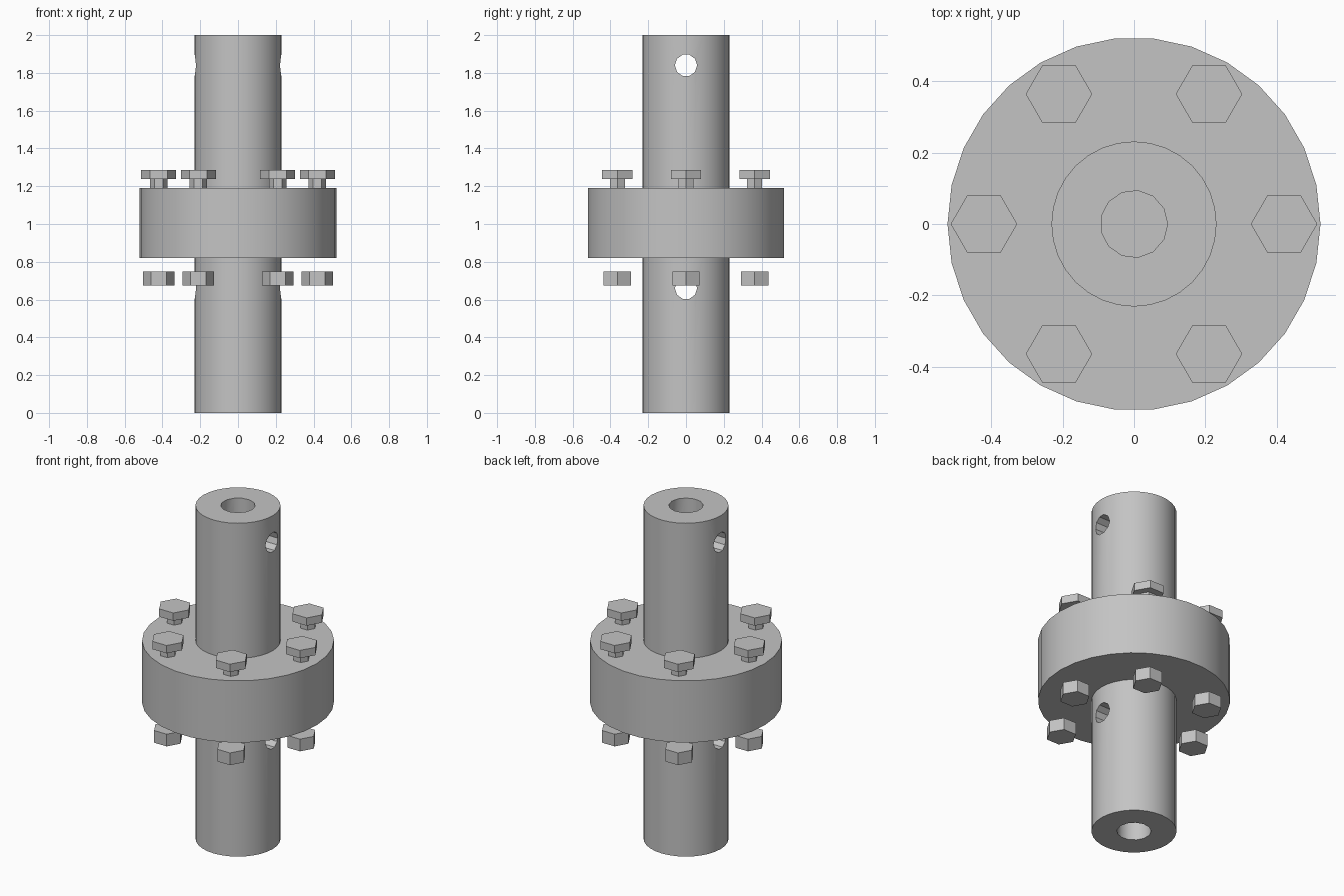
import bpy
from math import cos, sin, pi

default = bpy.data.objects.get("Cube")
if default:
    bpy.data.objects.remove(default, do_unlink=True)

# Single plain metal colour
steel = bpy.data.materials.new("steel grey")
steel.use_nodes = True
GREY = (0.55, 0.55, 0.55, 1)
steel.diffuse_color = GREY
steel.node_tree.nodes["Principled BSDF"].inputs["Base Color"].default_value = GREY


def prism(name, radius, z0, z1, sides, x=0, y=0):
    """Upright prism with its first corner on +x."""
    bpy.ops.mesh.primitive_cylinder_add(
        vertices=sides, radius=radius, depth=z1 - z0, location=(x, y, (z0 + z1) / 2))
    ob = bpy.context.object
    ob.name = name
    # The primitive starts on +y, so turn a corner onto +x
    ob.rotation_euler.z = -pi / 2
    bpy.ops.object.transform_apply(location=False, rotation=True, scale=False)
    ob.data.materials.append(steel)
    return ob


def cut(target, cutter):
    """Subtract the cutter and discard it."""
    mod = target.modifiers.new("cut", "BOOLEAN")
    mod.operation = "DIFFERENCE"
    mod.solver = "EXACT"
    mod.object = cutter
    bpy.ops.object.select_all(action="DESELECT")
    target.select_set(True)
    bpy.context.view_layer.objects.active = target
    bpy.ops.object.modifier_apply(modifier=mod.name)
    bpy.data.objects.remove(cutter, do_unlink=True)


def smooth(ob):
    bpy.ops.object.select_all(action="DESELECT")
    ob.select_set(True)
    bpy.context.view_layer.objects.active = ob
    bpy.ops.object.shade_smooth_by_angle(angle=pi / 6)


# Central flange disc
flange = prism("flange", 0.522, 0.82, 1.19, 30)
smooth(flange)

# Two identical hollow shafts, each with a cross pin hole near its top
LENGTH = 0.82
for name, base in (("lower_shaft", 0), ("upper_shaft", 2 - LENGTH)):
    top = base + LENGTH
    shaft = prism(name, 0.231, base, top, 32)
    cut(shaft, prism("bore_cutter", 0.094, base - 0.1, top + 0.1, 13))
    pin = prism("pin_cutter", 0.059, -0.4, 0.4, 10)
    pin.rotation_euler.y = pi / 2
    pin.rotation_euler.x = pi / 2
    pin.rotation_euler = (pi / 2, 0, pi / 2)
    pin.location = (0, 0, top - 0.16)
    cut(shaft, pin)
    smooth(shaft)

# Ring of six bolts with loose nuts below the flange
for i in range(6):
    a = i * pi / 3
    x, y = 0.42 * cos(a), 0.42 * sin(a)
    prism(f"bolt_head_{i + 1}", 0.093, 1.238, 1.285, 6, x, y)
    prism(f"bolt_shank_{i + 1}", 0.046, 0.9, 1.24, 6, x, y)
    prism(f"nut_{i + 1}", 0.083, 0.675, 0.748, 6, x, y)
